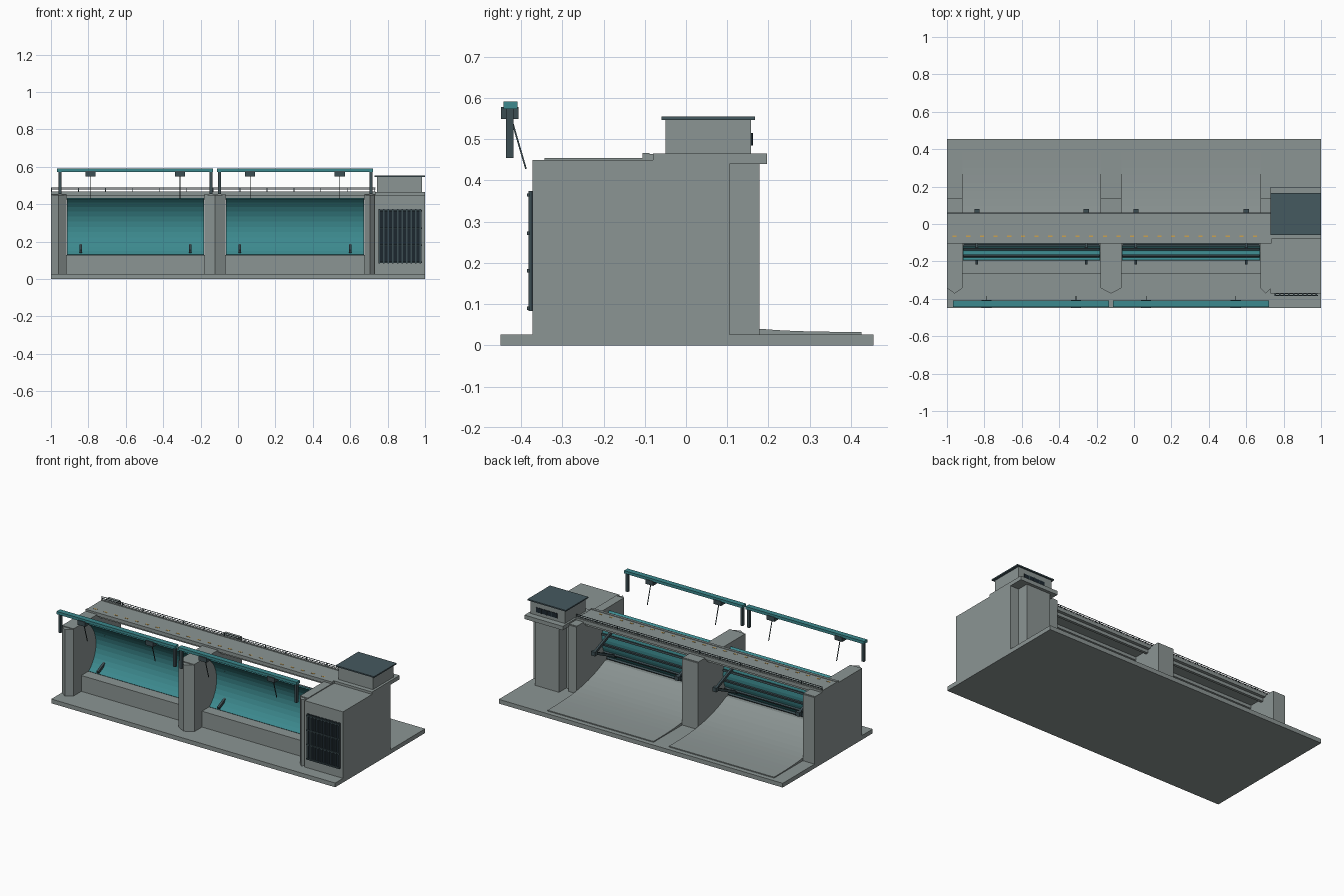
import bpy, bmesh, math
from mathutils import Vector

if "Cube" in bpy.data.objects:
    bpy.data.objects.remove(bpy.data.objects["Cube"])

def material(name, rgb):
    m = bpy.data.materials.new(name)
    m.diffuse_color = (*rgb, 1)
    m.use_nodes = True
    m.node_tree.nodes["Principled BSDF"].inputs["Base Color"].default_value = m.diffuse_color
    return m

CONCRETE = material("concrete", (0.26, 0.30, 0.295))
TEAL = material("teal_paint", (0.045, 0.25, 0.27))
STEEL = material("dark_steel", (0.045, 0.075, 0.085))
ROOF = material("slate_roof", (0.06, 0.10, 0.115))
GLASS = material("dark_opening", (0.012, 0.02, 0.028))
YELLOW = material("yellow_marking", (0.60, 0.36, 0.08))

def finish(bm, name, mat):
    bmesh.ops.recalc_face_normals(bm, faces=bm.faces)
    me = bpy.data.meshes.new(name)
    bm.to_mesh(me)
    bm.free()
    me.materials.append(mat)
    ob = bpy.data.objects.new(name, me)
    bpy.context.collection.objects.link(ob)
    return ob

def boxes(name, mat, *bounds):
    """One object made of boxes, each (x0, x1, y0, y1, z0, z1)."""
    bm = bmesh.new()
    for x0, x1, y0, y1, z0, z1 in bounds:
        vs = bmesh.ops.create_cube(bm, size=1)["verts"]
        for v in vs:
            v.co = ((x0 + x1) / 2 + v.co.x * (x1 - x0),
                    (y0 + y1) / 2 + v.co.y * (y1 - y0),
                    (z0 + z1) / 2 + v.co.z * (z1 - z0))
    return finish(bm, name, mat)

def extrude(name, mat, points, offset):
    """Closed outline extruded along an offset."""
    bm = bmesh.new()
    face = bm.faces.new([bm.verts.new(p) for p in points])
    res = bmesh.ops.extrude_face_region(bm, geom=[face])
    vs = [g for g in res["geom"] if isinstance(g, bmesh.types.BMVert)]
    bmesh.ops.translate(bm, verts=vs, vec=offset)
    return finish(bm, name, mat)

def rod(name, mat, a, b, w, d=None):
    """Square bar from a to b."""
    a, b = Vector(a), Vector(b)
    bm = bmesh.new()
    bmesh.ops.create_cube(bm, size=1)
    rot = (b - a).to_track_quat('Z', 'Y')
    for v in bm.verts:
        local = Vector((v.co.x * w, v.co.y * (d or w), v.co.z * (b - a).length))
        v.co = (a + b) / 2 + rot @ local
    return finish(bm, name, mat)

# foundation slab
boxes("base_slab", CONCRETE, (-1, 1, -0.45, 0.455, 0, 0.027))

# piers with pointed noses, and thin caps
PIERS = [("left", -1, -0.918), ("middle", -0.178, -0.068), ("right", 0.677, 0.732)]
for n, x0, x1 in PIERS:
    pts = [(x0, 0.135, 0.02), (x0, -0.343, 0.02), ((x0 + x1) / 2, -0.372, 0.02),
           (x1, -0.343, 0.02), (x1, 0.135, 0.02)]
    extrude(n + "_pier", CONCRETE, pts, (0, 0, 0.43))
    boxes(n + "_pier_cap", CONCRETE, (x0, x1, -0.343, 0.13, 0.448, 0.455))

# intake block, rear column and house platform
boxes("intake_block", CONCRETE, (0.73, 1, -0.372, 0.105, 0.02, 0.45))
boxes("rear_column", CONCRETE, (0.77, 0.94, 0.10, 0.178, 0.02, 0.445))
boxes("house_platform", CONCRETE, (0.73, 1, -0.08, 0.197, 0.44, 0.465))

# control house with roof and rear window
boxes("control_house", CONCRETE, (0.742, 0.985, -0.05, 0.158, 0.46, 0.548))
boxes("house_roof", ROOF, (0.73, 1, -0.06, 0.167, 0.547, 0.555))
boxes("house_window", GLASS, (0.795, 0.945, 0.155, 0.161, 0.485, 0.515))
boxes("window_mullions", STEEL, *[(x - .002, x + .002, 0.155, 0.163, 0.485, 0.515)
                                  for x in (0.832, 0.87, 0.908)])

# trash rack
boxes("intake_opening", GLASS, (0.755, 0.982, -0.375, -0.37, 0.085, 0.373))
boxes("rack_vertical_bars", STEEL, *[(0.755 + i * 0.0245 - .004, 0.755 + i * 0.0245 + .004,
                                      -0.382, -0.372, 0.083, 0.375) for i in range(10)])
boxes("rack_cross_bars", STEEL, *[(0.75, 0.985, -0.386, -0.38, z - .004, z + .004)
                                  for z in (0.09, 0.181, 0.272, 0.365)])

# road deck, kerb, girder and lane dashes
boxes("road_deck", CONCRETE, (-1, 0.735, -0.09, 0.06, 0.445, 0.464))
boxes("deck_kerbs", CONCRETE, (-1, 0.735, -0.105, -0.088, 0.445, 0.467),
      (-1, 0.735, 0.05, 0.062, 0.445, 0.468))
boxes("deck_girders", CONCRETE, (-1, 0.735, 0.025, 0.042, 0.425, 0.447),
      (-1, 0.735, -0.08, -0.063, 0.425, 0.447))
boxes("lane_dashes", YELLOW, *[(-0.97 + i * 0.073, -0.948 + i * 0.073, -0.07, -0.062,
                                0.462, 0.4655) for i in range(23)])

# railing along the rear of the deck
boxes("deck_railing", STEEL,
      *[(-0.997 + i * 0.144 - .002, -0.997 + i * 0.144 + .002, 0.053, 0.057, 0.46, 0.488)
        for i in range(13)],
      *[(-1, 0.735, 0.0535, 0.0565, z - .0015, z + .0015) for z in (0.477, 0.487)])

# the two bays: spillway, gate, arms and hoist
BAYS = [("left", -0.918, -0.178, (-0.84, -0.255), -0.967, -0.133),
        ("right", -0.068, 0.677, (0.01, 0.60), -0.113, 0.722)]
R, HALF, MID_Y, MID_Z = 0.19, math.radians(53), -0.118, 0.279

def arc(radius, t):
    return MID_Y - R + radius * math.cos(t), MID_Z + radius * math.sin(t)

for n, x0, x1, arms, h0, h1 in BAYS:
    w = x1 - x0
    # spillway with a curved chute
    prof = [(-0.265, 0.02), (-0.265, 0.128)]
    for i in range(15):
        t = i / 14
        prof.append((-0.15 + 0.575 * t, 0.033 + 0.095 * (1 - t) ** 3))
    prof.append((0.425, 0.02))
    extrude(n + "_spillway", CONCRETE, [(x0, y, z) for y, z in prof], (w, 0, 0))

    # curved gate skin
    angles = [-HALF + 2 * HALF * i / 12 for i in range(13)]
    skin = [arc(R - .004, t) for t in angles] + [arc(R + .003, t) for t in reversed(angles)]
    extrude(n + "_gate_skin", TEAL, [(x0 + .003, y, z) for y, z in skin], (w - .006, 0, 0))

    # horizontal stiffeners on the back of the gate
    for k, deg in enumerate((-44, -26, -8, 10, 28, 46)):
        t = math.radians(deg)
        sec = [arc(R + .002, t - .03), arc(R + .014, t - .03),
               arc(R + .014, t + .03), arc(R + .002, t + .03)]
        extrude(f"{n}_gate_stiffener_{k}", STEEL, [(x0 + .006, y, z) for y, z in sec],
                (w - .012, 0, 0))

    # radial arms and trunnions
    for k, x in enumerate(arms):
        rod(f"{n}_lower_arm_{k}", STEEL, (x, 0.065, 0.28), (x, -0.212, 0.148), 0.014, 0.016)
        rod(f"{n}_upper_arm_{k}", STEEL, (x, 0.065, 0.28), (x, -0.135, 0.36), 0.014, 0.016)
        rod(f"{n}_trunnion_{k}", STEEL, (x - .014, 0.067, 0.28), (x + .014, 0.067, 0.28), 0.026)

    # hoist beam with legs
    boxes(n + "_hoist_beam", TEAL, (h0, h1, -0.443, -0.409, 0.573, 0.591))
    boxes(n + "_hoist_legs", STEEL, *[(x - .008, x + .008, -0.436, -0.418, 0.455, 0.575)
                                      for x in (h0 + .015, h1 - .012)])
    # hoist units with slanting cables
    for k, f in enumerate((0.213, 0.787)):
        x = h0 + f * (h1 - h0)
        boxes(f"{n}_hoist_unit_{k}", STEEL, (x - .027, x + .027, -0.449, -0.406, 0.549, 0.578))
        rod(f"{n}_hoist_cable_{k}", STEEL, (x, -0.425, 0.555), (x, -0.388, 0.428), 0.004)
